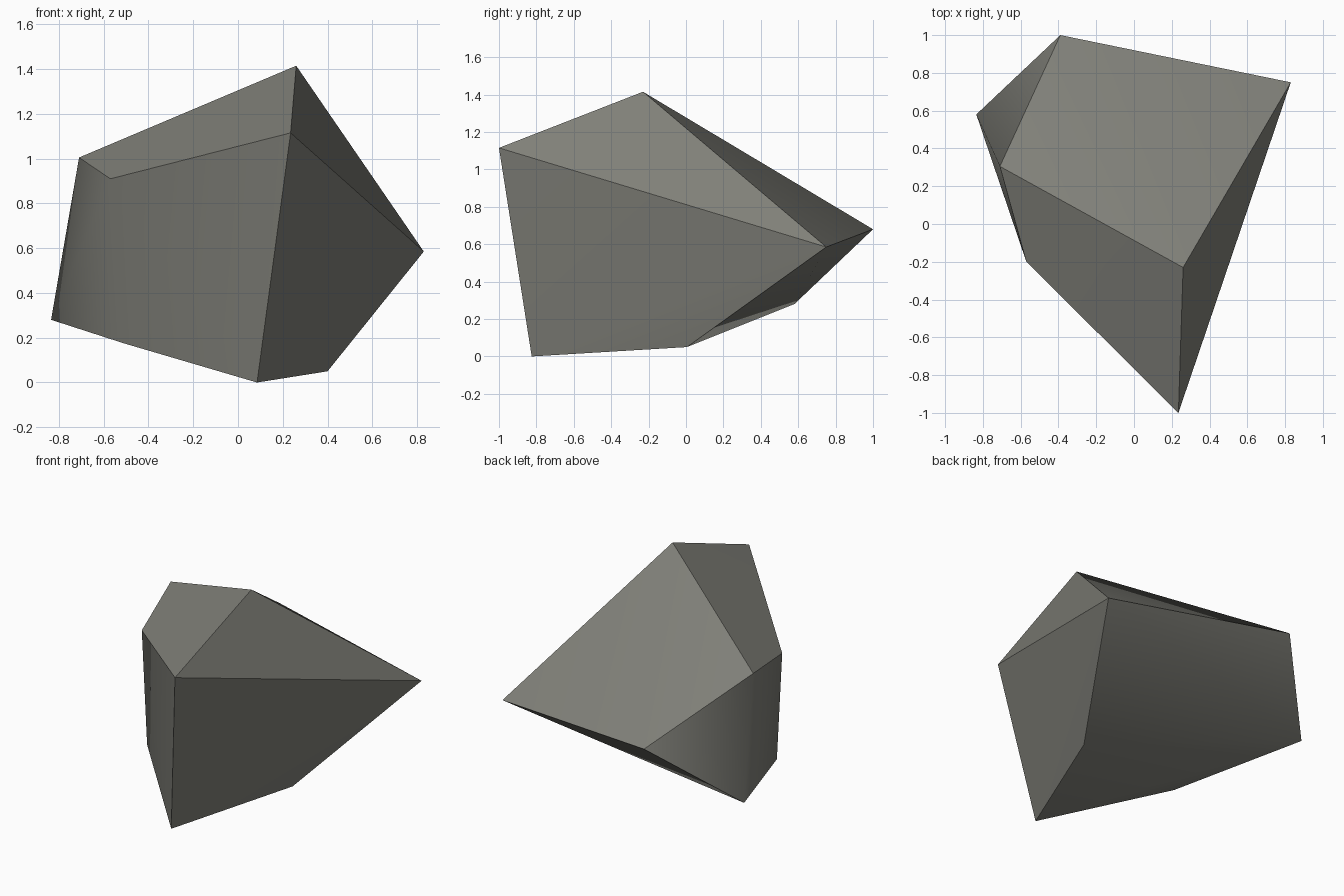
import bpy, bmesh, math

if "Cube" in bpy.data.objects:
    bpy.data.objects.remove(bpy.data.objects["Cube"])

# Corner points of the faceted boulder
corners = [
    (-0.71, 0.305, 1.005), (-0.57, -0.20, 0.91),    # upper left
    (0.26, -0.23, 1.415), (0.235, -1.0, 1.115),     # peak, front overhang
    (0.83, 0.75, 0.585), (-0.39, 1.0, 0.68),        # right tip, back tip
    (-0.835, 0.58, 0.28), (-0.51, -0.23, 0.175),    # lower left
    (0.085, -0.825, 0.0), (0.40, 0.005, 0.05),      # base
]

# Boulder: convex hull of the corners
bm = bmesh.new()
for c in corners:
    bm.verts.new(c)
bmesh.ops.convex_hull(bm, input=bm.verts[:])
bmesh.ops.recalc_face_normals(bm, faces=bm.faces[:])

# Soft shading over shallow folds and the left rear fold, crisp edges elsewhere
for f in bm.faces:
    f.smooth = True
for e in bm.edges:
    left_fold = all(v.co.x < -0.65 for v in e.verts)
    e.smooth = left_fold or e.calc_face_angle(0) < math.radians(35)

mesh = bpy.data.meshes.new("boulder")
bm.to_mesh(mesh)
bm.free()

# Stone colour
stone = bpy.data.materials.new("grey stone")
stone.diffuse_color = (0.215, 0.215, 0.19, 1)
stone.use_nodes = True
stone.node_tree.nodes["Principled BSDF"].inputs["Base Color"].default_value = stone.diffuse_color
mesh.materials.append(stone)

boulder = bpy.data.objects.new("boulder", mesh)
bpy.context.collection.objects.link(boulder)
